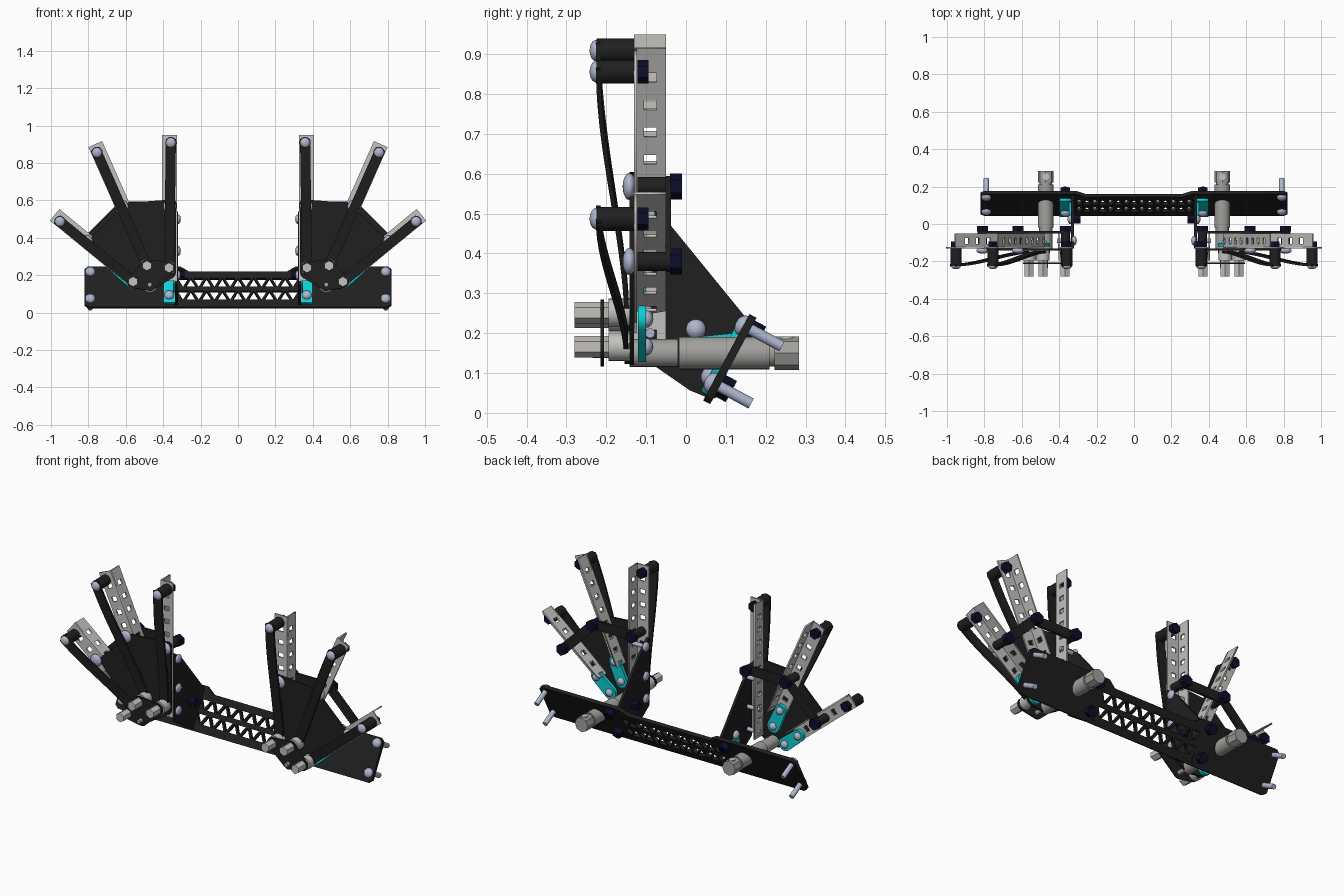
import bpy, bmesh, math
from mathutils import Matrix, Vector
from mathutils.geometry import convex_hull_2d

if "Cube" in bpy.data.objects:
    bpy.data.objects.remove(bpy.data.objects["Cube"], do_unlink=True)


def material(name, rgb):
    m = bpy.data.materials.new(name)
    m.use_nodes = True
    m.diffuse_color = (*rgb, 1)
    m.node_tree.nodes["Principled BSDF"].inputs["Base Color"].default_value = (*rgb, 1)
    return m


BLACK = material("black", (0.014, 0.014, 0.014))
ALU = material("aluminium", (0.55, 0.54, 0.52))
STEEL = material("grey steel", (0.36, 0.355, 0.34))
SCREW = material("blue zinc", (0.42, 0.47, 0.62))
NAVY = material("navy", (0.004, 0.004, 0.025))
TEAL = material("teal", (0.005, 0.62, 0.66))

X, Y, Z = Vector((1, 0, 0)), Vector((0, 1, 0)), Vector((0, 0, 1))


def frame(origin, u, v):
    """Matrix whose local x, y, z are u, v and their cross product."""
    m = Matrix((u, v, u.cross(v))).transposed().to_4x4()
    m.translation = origin
    return m


def finish(name, bm, mat, mirror=True, smooth=False):
    bmesh.ops.remove_doubles(bm, verts=bm.verts, dist=1e-5)
    bmesh.ops.recalc_face_normals(bm, faces=bm.faces)
    mesh = bpy.data.meshes.new(name)
    bm.to_mesh(mesh)
    bm.free()
    mesh.materials.append(mat)
    ob = bpy.data.objects.new(name, mesh)
    bpy.context.collection.objects.link(ob)
    if mirror:
        ob.modifiers.new("mirror", 'MIRROR')
    if smooth:
        bpy.ops.object.select_all(action='DESELECT')
        bpy.context.view_layer.objects.active = ob
        ob.select_set(True)
        bpy.ops.object.shade_smooth_by_angle(angle=math.radians(35))
    return ob


def plate(name, outline, thick, mat, mtx, holes=(), mirror=True):
    """Flat plate with holes, extruded evenly about its local plane."""
    cu = bpy.data.curves.new(name, 'CURVE')
    cu.dimensions, cu.fill_mode, cu.extrude = '2D', 'BOTH', thick / 2
    for loop in (outline, *holes):
        sp = cu.splines.new('POLY')
        sp.points.add(len(loop) - 1)
        for p, q in zip(sp.points, loop):
            p.co = (q[0], q[1], 0, 1)
        sp.use_cyclic_u = True
    tmp = bpy.data.objects.new(name + "_curve", cu)
    bpy.context.collection.objects.link(tmp)
    deps = bpy.context.evaluated_depsgraph_get()
    mesh = bpy.data.meshes.new_from_object(tmp.evaluated_get(deps))
    bm = bmesh.new()
    bm.from_mesh(mesh)
    bpy.data.objects.remove(tmp)
    bpy.data.meshes.remove(mesh)
    bpy.data.curves.remove(cu)
    bm.transform(mtx)
    return finish(name, bm, mat, mirror)


def hull(circles, n=20):
    pts = [Vector((x + r * math.cos(i * math.tau / n), y + r * math.sin(i * math.tau / n)))
           for x, y, r in circles for i in range(n)]
    return [pts[i] for i in convex_hull_2d(pts)]


def rect(cx, cy, w, h):
    return [(cx + a * w / 2, cy + b * h / 2) for a, b in ((-1, -1), (1, -1), (1, 1), (-1, 1))]


def rod(name, start, axis, length, r, mat, sides=20):
    bm = bmesh.new()
    bmesh.ops.create_cone(bm, cap_ends=True, segments=sides, radius1=r, radius2=r, depth=length)
    rot = axis.to_track_quat('Z', 'Y').to_matrix().to_4x4()
    bm.transform(Matrix.Translation(Vector(start) + axis * length / 2) @ rot)
    return finish(name, bm, mat, smooth=sides > 8)


def dome(name, pos, axis, r, height):
    bm = bmesh.new()
    bmesh.ops.create_uvsphere(bm, u_segments=18, v_segments=10, radius=1)
    rot = axis.to_track_quat('Z', 'Y').to_matrix().to_4x4()
    bm.transform(Matrix.Translation(pos) @ rot @ Matrix.Diagonal((r, r, height, 1)))
    return finish(name, bm, SCREW, smooth=True)


def front(y):
    return frame(Vector((0, y, 0)), X, Z)


# Tilted back plate with two rows of triangular truss holes
V = Vector((0, 0.473, 0.881)).normalized()
N = X.cross(V)
centre = Vector((0, 0.11, 0.135))
half = [(0.26, 0.09), (0.31, 0.123), (0.8, 0.123), (0.822, 0.105), (0.822, -0.105), (0.8, -0.123)]
outline = half + [(-x, y) for x, y in reversed(half)]
holes = []
for row in (0.025, -0.053):
    for i in range(-7, 8):
        s = 0.026 * (-1) ** i
        holes.append([(i * 0.042 - 0.029, row - s), (i * 0.042 + 0.029, row - s), (i * 0.042, row + s)])
plate("back_plate", outline, 0.02, BLACK, frame(centre, X, V), holes, mirror=False)

# Corner screws through the back plate
for v in (0.09, -0.073):
    p = centre + X * 0.79 + V * v
    dome("corner_screw_head", p + N * 0.01, N, 0.027, 0.02)
    rod("corner_screw_shaft", p, -N, 0.1, 0.014, SCREW)

# Side plates with bolts
side = [(-0.12, 0.53, 0.01), (-0.055, 0.475, 0.01), (0.14, 0.228, 0.015), (0.065, 0.05, 0.015),
        (0.015, 0.065, 0.01), (-0.01, 0.11, 0.01), (-0.115, 0.155, 0.01)]
plate("side_plate", hull(side), 0.015, BLACK, frame(X * 0.328, Y, Z))
for z in (0.5, 0.33, 0.2):
    dome("side_bolt_head", (0.32, -0.09, z), -X, 0.026, 0.014)
    rod("side_bolt_shaft", (0.328, -0.09, z), X, 0.085, 0.012, SCREW)
rod("side_plate_nut", (0.285, 0.025, 0.21), X, 0.035, 0.026, NAVY, 6)
dome("side_plate_screw", (0.336, 0.025, 0.21), X, 0.025, 0.02)

# Teal corner bracket between side plate and back plate
p = centre + X * 0.368 + N * 0.018
plate("corner_bracket", rect(0, -0.015, 0.062, 0.18), 0.016, TEAL, frame(p, X, V))
plate("corner_bracket_flange", hull([(0.02, 0.17, 0.02), (0.12, 0.185, 0.015), (0.075, 0.12, 0.015)]),
      0.012, TEAL, frame(X * 0.342, Y, Z))
dome("bracket_screw_head", p - V * 0.06 + N * 0.008, N, 0.026, 0.02)
for v in (-0.07, 0.085):
    rod("bracket_nut", centre + X * 0.368 + V * v - N * 0.01, -N, 0.032, 0.03, NAVY, 6)

# Fan plate and the small cover in front of the pivots
plate("fan_plate", hull([(0.35, 0.585, 0.02), (0.585, 0.573, 0.015), (0.775, 0.39, 0.015),
                         (0.56, 0.155, 0.025), (0.47, 0.145, 0.028), (0.365, 0.215, 0.033)]),
      0.012, BLACK, front(-0.136))
pivots = [Vector((0.369, 0, 0.24)), Vector((0.487, 0, 0.251)), Vector((0.561, 0, 0.166))]
tips = [Vector((0.359, 0, 0.909)), Vector((0.754, 0, 0.856)), Vector((0.952, 0, 0.487))]
plate("pivot_cover", hull([(q.x, q.z, 0.033) for q in pivots] + [(0.47, 0.15, 0.033)]),
      0.008, BLACK, front(-0.21))


def beam(base, d, length, s):
    """Punched L angle: a front flange and a flange running back on side s."""
    u = Vector((d.z, 0, -d.x))
    base = Vector((base.x, -0.127, base.z))
    count = int(length / 0.075)
    squares = [rect(0, length - 0.08 - i * 0.075, 0.032, 0.026) for i in range(count)]
    plate("beam_front", rect(0, length / 2, 0.08, length), 0.008, ALU, frame(base, u, d), squares)
    plate("beam_flange", rect(0, length / 2, 0.08, length), 0.008, ALU,
          frame(base + u * s * 0.036 + Y * 0.037, Y, d), squares)


def strap(a, b):
    """Flexible finger strip easing forward from the pivot to the tip."""
    d = (b - a).normalized()
    u = Vector((d.z, 0, -d.x)) * 0.027
    a = a - d * 0.035
    b = b + d * 0.02
    bm = bmesh.new()
    rings, n = [], 24
    for i in range(n + 1):
        t = i / n
        y = -0.148 - 0.072 * t * t * (3 - 2 * t)
        c = a.lerp(b, t)
        rings.append([bm.verts.new(c + u * k + Y * (y + w))
                      for k, w in ((-1, -0.006), (1, -0.006), (1, 0.006), (-1, 0.006))])
    for r0, r1 in zip(rings, rings[1:]):
        for k in range(4):
            bm.faces.new((r0[k], r0[(k + 1) % 4], r1[(k + 1) % 4], r1[k]))
    bm.faces.new(rings[0])
    bm.faces.new(rings[-1])
    finish("finger_strap", bm, BLACK, smooth=True)


# Three fingers on each side
for i, (a, b) in enumerate(zip(pivots, tips)):
    d = (b - a).normalized()
    reach = (b - a).length
    if i == 0:
        beam(Vector((0.366, 0, 0.17)), Z, 0.78, 1)
    else:
        u = Vector((d.z, 0, -d.x))
        beam(a + d * 0.09 - u * 0.01, d, reach - 0.045, -1)
        q = a + d * 0.11
        plate("pivot_bracket", hull([(a.x, a.z, 0.038), (q.x, q.z, 0.034)]), 0.02, TEAL, front(-0.111))
        dome("bracket_bolt", q - Y * 0.1, Y, 0.022, 0.018)
        dome("pivot_bolt", a - Y * 0.1, Y, 0.022, 0.018)
    strap(a, b)
    rod("tip_standoff", b - Y * 0.225, Y, 0.094, 0.03, BLACK)
    dome("tip_screw_head", b - Y * 0.225, -Y, 0.027, 0.017)
    rod("tip_nut", b - Y * 0.122, Y, 0.028, 0.029, NAVY, 6)
    rod("pivot_spacer", a - Y * 0.195, Y, 0.055, 0.036, ALU)
    rod("pivot_hex_standoff", a - Y * 0.28, Y, 0.085, 0.027, ALU, 6)

# Braces joining the backs of the beams
joints = [Vector((0.366, 0, 0.568)), Vector((0.62, 0, 0.568)), Vector((0.81, 0, 0.38))]
for a, b in zip(joints, joints[1:]):
    plate("rear_brace", hull([(a.x, a.z, 0.027), (b.x, b.z, 0.027)]), 0.014, BLACK, front(-0.045))
for q in joints:
    rod("brace_spacer", q - Y * 0.122, Y, 0.07, 0.024, BLACK)
    rod("brace_nut", q - Y * 0.04, Y, 0.03, 0.033, NAVY, 6)
    dome("brace_screw_head", q - Y * 0.142, -Y, 0.034, 0.017)

# Air cylinder running front to back
axis = Vector((0.472, 0, 0.15))
for name, y0, y1, r, n in (("cylinder_nose", -0.14, -0.02, 0.035, 20), ("cylinder_body", -0.018, 0.21, 0.041, 24),
                           ("cylinder_neck", 0.2, 0.225, 0.034, 20), ("cylinder_end", 0.222, 0.284, 0.042, 8),
                           ("cylinder_rod", -0.235, -0.13, 0.012, 16)):
    rod(name, axis + Y * y0, Y, y1 - y0, r, STEEL, n)
rod("cylinder_port", axis + Vector((0, 0.253, 0.036)), Z, 0.006, 0.018, ALU, 16)
